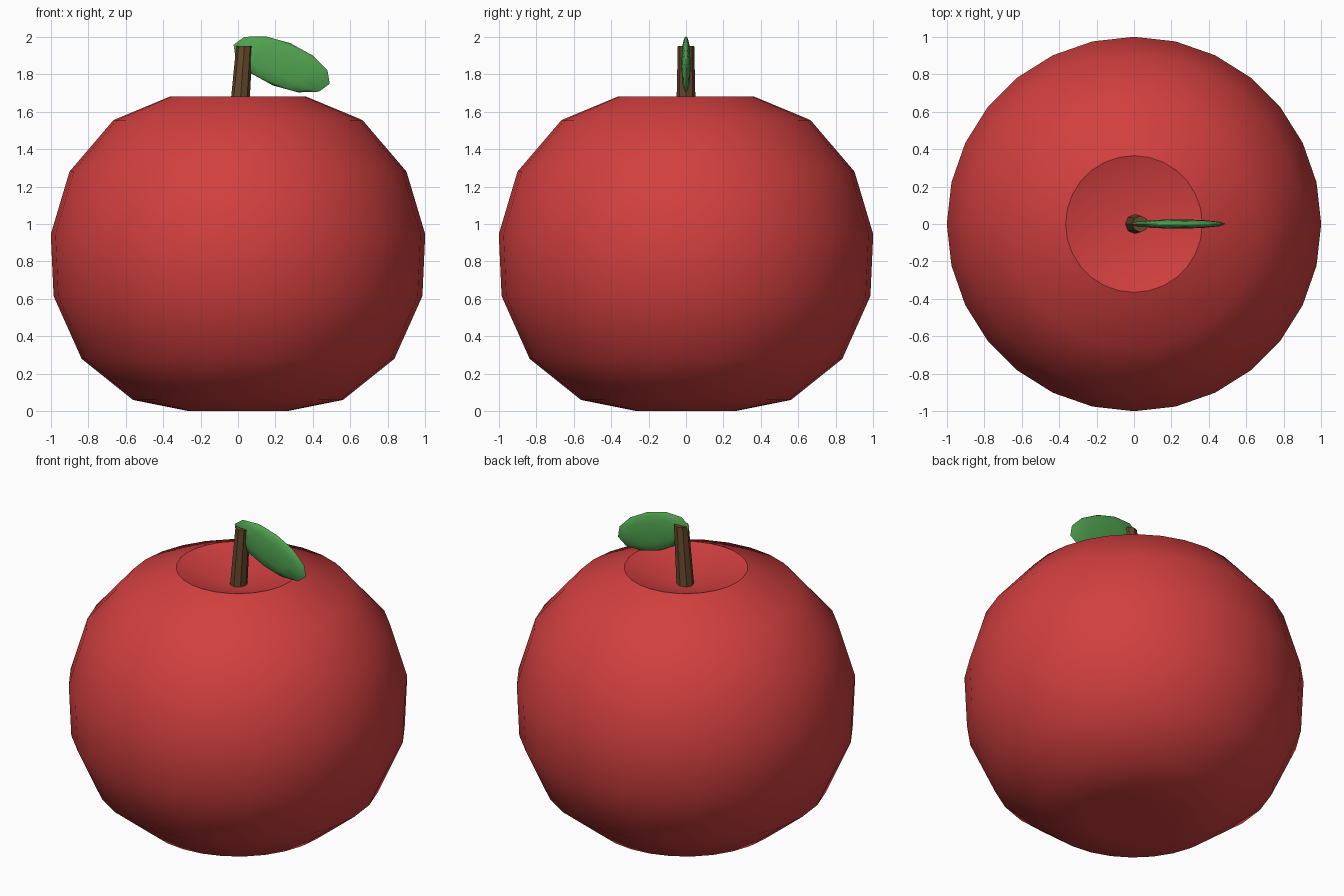
import bpy, bmesh, math
from mathutils import Vector

if "Cube" in bpy.data.objects:
    bpy.data.objects.remove(bpy.data.objects["Cube"])


def material(name, rgb):
    m = bpy.data.materials.new(name)
    m.diffuse_color = (*rgb, 1)
    m.use_nodes = True
    m.node_tree.nodes["Principled BSDF"].inputs["Base Color"].default_value = m.diffuse_color
    return m


def lathe(name, rings, sides, mat, angle):
    """Join rings of (x centre, radius, z); radius 0 makes a pole."""
    bm = bmesh.new()
    loops = []
    for cx, r, z in rings:
        n = sides if r else 1
        loops.append([bm.verts.new((cx + r * math.cos(math.tau * i / sides),
                                    r * math.sin(math.tau * i / sides), z)) for i in range(n)])
    for a, b in zip(loops, loops[1:]):
        for i in range(sides):
            j = (i + 1) % sides
            quad = [a[i % len(a)], a[j % len(a)], b[j % len(b)], b[i % len(b)]]
            bm.faces.new(list(dict.fromkeys(quad)))
    for cap in (loops[0], loops[-1]):
        if len(cap) > 1:
            bm.faces.new(cap)
    bmesh.ops.recalc_face_normals(bm, faces=bm.faces)
    me = bpy.data.meshes.new(name)
    bm.to_mesh(me)
    bm.free()
    ob = bpy.data.objects.new(name, me)
    bpy.context.collection.objects.link(ob)
    finish(ob, mat, angle)
    return ob


def finish(ob, mat, angle):
    ob.data.materials.append(mat)
    if angle:
        bpy.ops.object.select_all(action='DESELECT')
        ob.select_set(True)
        bpy.context.view_layer.objects.active = ob
        bpy.ops.object.shade_smooth_by_angle(angle=math.radians(angle))


red = material("apple red", (0.64, 0.05, 0.05))
brown = material("stem brown", (0.13, 0.065, 0.025))
green = material("leaf green", (0.08, 0.36, 0.08))

# Fruit body: turned profile with a dimple at the top
profile = [(0, 0.03), (0.26, 0.0), (0.56, 0.06), (0.835, 0.28), (0.985, 0.615),
           (1.0, 0.945), (0.9, 1.28), (0.665, 1.555), (0.365, 1.68), (0, 1.56)]
lathe("fruit_body", [(0, r, z) for r, z in profile], 28, red, 35)

# Stem: leaning, slightly tapered octagonal peg
lathe("stem", [(0.003, 0.053, 1.54), (0.034, 0.044, 1.95)], 8, brown, 0)

# Leaf: flattened ball tilted down to the right
bpy.ops.mesh.primitive_uv_sphere_add(segments=12, ring_count=6, radius=1,
                                     location=(0.233, 0, 1.853),
                                     rotation=(0, math.radians(22), 0))
leaf = bpy.context.object
leaf.name = "leaf"
leaf.scale = (0.277, 0.025, 0.122)
bpy.ops.object.transform_apply(location=False, rotation=True, scale=True)
finish(leaf, green, 40)
